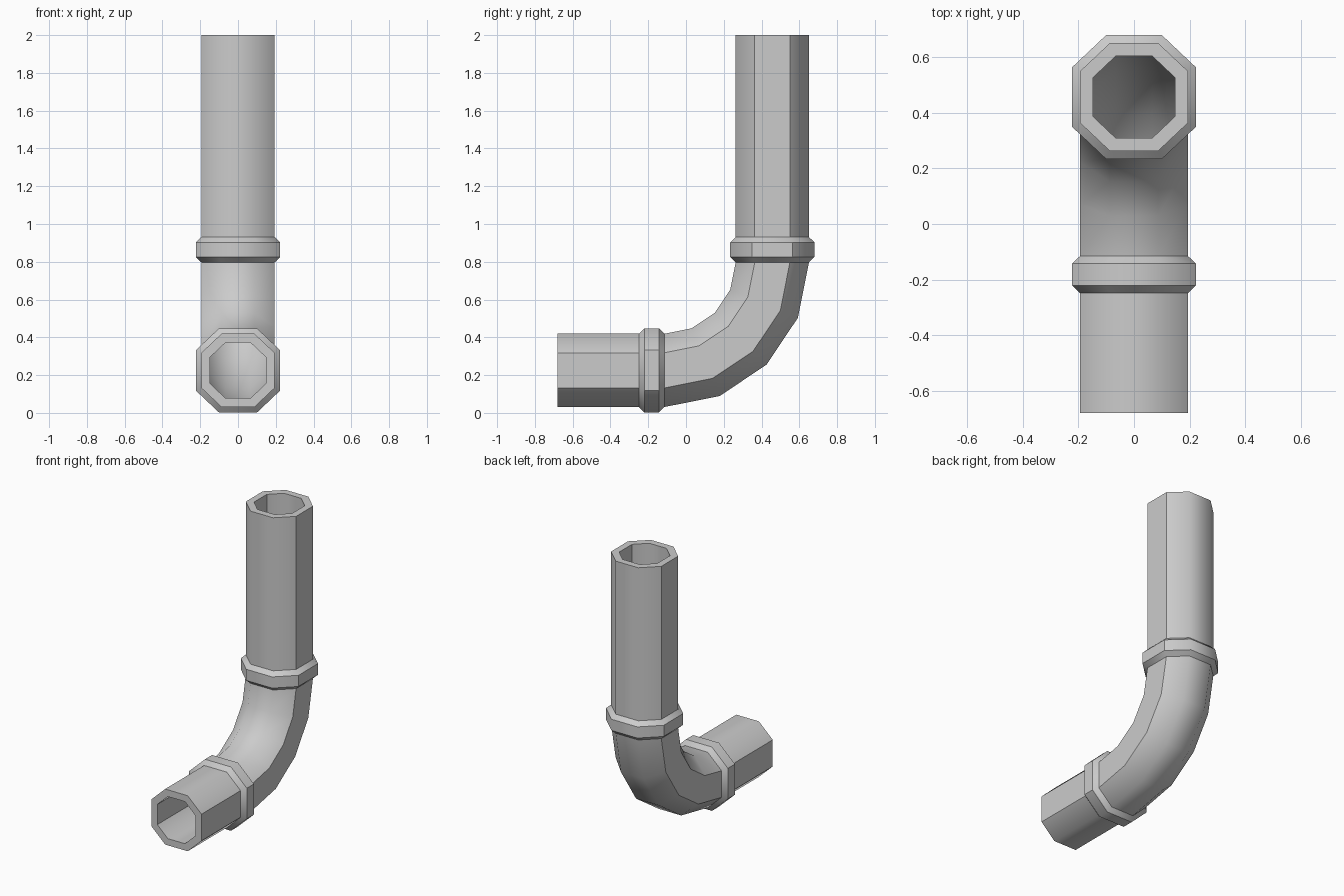
import bpy, bmesh
from math import sin, cos, radians

if "Cube" in bpy.data.objects:
    bpy.data.objects.remove(bpy.data.objects["Cube"])

CY, CZ, R = -0.115, 0.797, 0.572      # bend centre (y, z) and centreline radius
OUT, INN, RIM = 0.194, 0.147, 0.223   # half widths: pipe, bore, collar


def station(s, a):
    """Point on the route: s < 0 lower run, 0..1 bend, > 1 upright run; half width a."""
    t = radians(90) * min(max(s, 0), 1)
    y, z = CY + R * sin(t), CZ - R * cos(t)
    if s < 0:
        y += s
    if s > 1:
        z += s - 1
    h, k = a * 0.45, a * 0.48
    octagon = [(h, a), (a, k), (a, -k), (h, -a), (-h, -a), (-a, -k), (-a, k), (-h, a)]
    return [(u, y - v * sin(t), z + v * cos(t)) for u, v in octagon]


def sweep(name, stations, closed=False):
    bm = bmesh.new()
    rings = [[bm.verts.new(p) for p in station(s, a)] for s, a in stations]
    pairs = list(zip(rings, rings[1:]))
    if closed:
        pairs.append((rings[-1], rings[0]))
    for r0, r1 in pairs:
        for i in range(8):
            j = (i + 1) % 8
            bm.faces.new((r0[i], r0[j], r1[j], r1[i]))
    bmesh.ops.recalc_face_normals(bm, faces=bm.faces[:])
    for f in bm.faces:
        f.smooth = True
    for e in bm.edges:
        e.smooth = e.calc_face_angle(0) < radians(44.2)
    me = bpy.data.meshes.new(name)
    bm.to_mesh(me)
    bm.free()
    ob = bpy.data.objects.new(name, me)
    bpy.context.collection.objects.link(ob)


# straight runs: bore, open rim, outer wall
low_end, top_end = -(0.68 + CY), 1 + 2.0 - CZ
sweep("lower_pipe", [(0, INN), (low_end, INN), (low_end, OUT), (0, OUT)])
sweep("upright_pipe", [(1, INN), (top_end, INN), (top_end, OUT), (1, OUT)])

# four-segment elbow with a hollow bore
bend = [i / 4 for i in range(5)]
sweep("elbow", [(s, OUT) for s in bend] + [(s, INN) for s in reversed(bend)], closed=True)

# bevelled collars at both ends of the elbow
collar = [(0.0, OUT), (0.028, RIM), (0.106, RIM), (0.134, OUT)]
sweep("lower_collar", [(-d, a) for d, a in collar])
sweep("upper_collar", [(1 + d, a) for d, a in collar])
